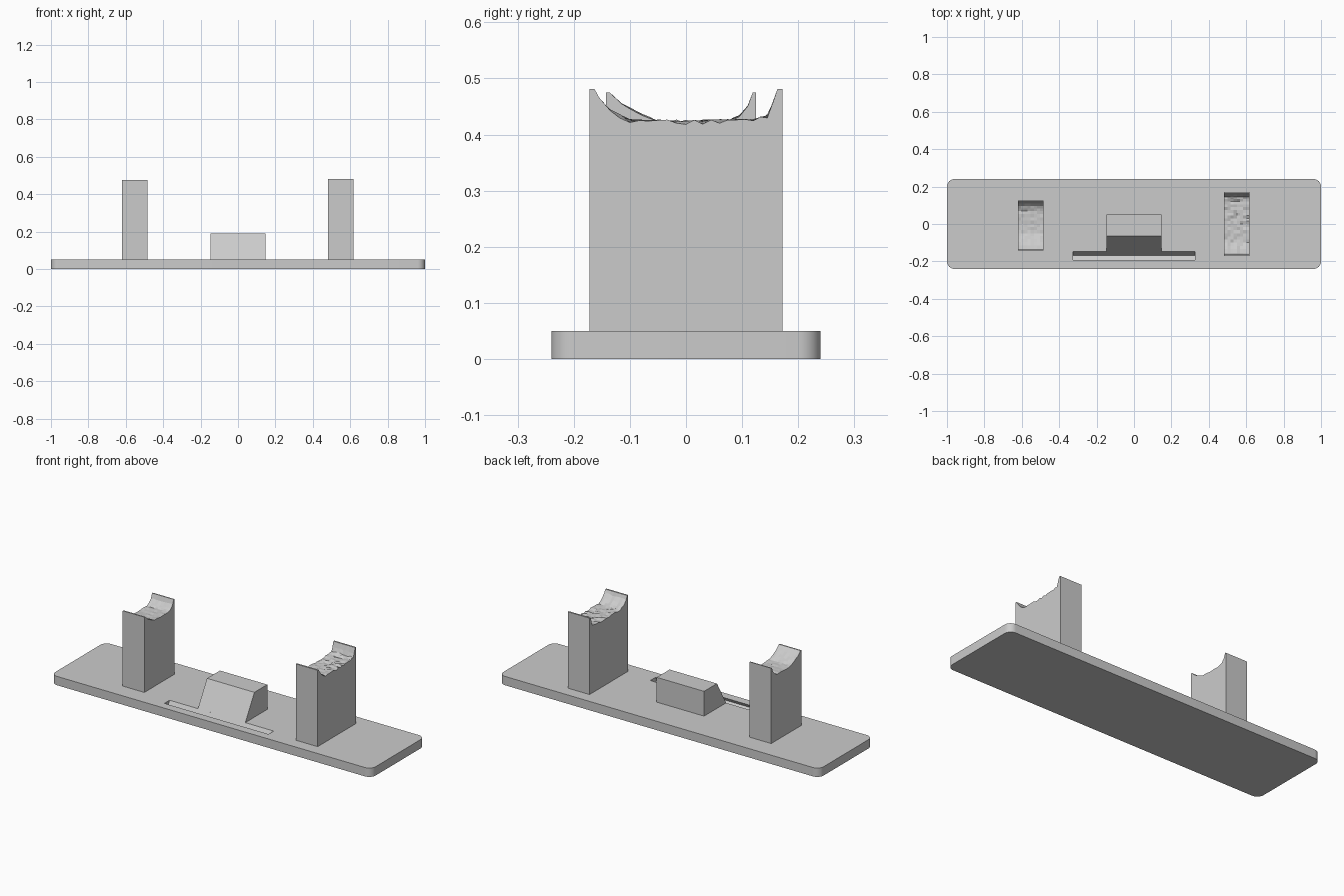
import bpy, bmesh, random
from mathutils import Vector

random.seed(4)
if "Cube" in bpy.data.objects:
    bpy.data.objects.remove(bpy.data.objects["Cube"], do_unlink=True)

grey = bpy.data.materials.new("plain_grey")
grey.use_nodes = True
COLOUR = (0.6, 0.6, 0.6, 1)
grey.diffuse_color = COLOUR
grey.node_tree.nodes["Principled BSDF"].inputs["Base Color"].default_value = COLOUR

BASE_TOP = 0.05


def finish(name, bm):
    bmesh.ops.recalc_face_normals(bm, faces=bm.faces)
    mesh = bpy.data.meshes.new(name)
    bm.to_mesh(mesh)
    bm.free()
    mesh.materials.append(grey)
    obj = bpy.data.objects.new(name, mesh)
    bpy.context.collection.objects.link(obj)
    return obj


def prism(name, half_width, outline):
    """Extrude a (y, z) outline symmetrically along x."""
    bm = bmesh.new()
    face = bm.faces.new([bm.verts.new((-half_width, y, z)) for y, z in outline])
    grown = bmesh.ops.extrude_face_region(bm, geom=[face])["geom"]
    verts = [g for g in grown if isinstance(g, bmesh.types.BMVert)]
    bmesh.ops.translate(bm, verts=verts, vec=(2 * half_width, 0, 0))
    return finish(name, bm)


def saddle_post(name, x0, x1, profile, rough, steps=8):
    """Post with a worn, scooped top following a (y, z) profile."""
    # Refine the profile so the worn surface has some detail
    pts = []
    for (ya, za), (yb, zb) in zip(profile, profile[1:]):
        n = max(1, round((yb - ya) / 0.016))
        pts += [(ya + (yb - ya) * i / n, za + (zb - za) * i / n) for i in range(n)]
    pts.append(profile[-1])
    bm = bmesh.new()
    rows = []
    for i in range(steps + 1):
        x = x0 + (x1 - x0) * i / steps
        row = []
        for j, (y, z) in enumerate(pts):
            worn = 1 < j < len(pts) - 2
            dz = random.uniform(-rough, rough * 0.4) if worn else 0
            row.append(bm.verts.new((x, y, z + dz)))
        rows.append(row)
    for a, b in zip(rows, rows[1:]):
        for j in range(len(pts) - 1):
            bm.faces.new((a[j], b[j], b[j + 1], a[j + 1]))
    # Walls and underside
    foot = [[bm.verts.new((r[k].co.x, r[k].co.y, BASE_TOP)) for r in rows] for k in (0, -1)]
    for k, line in zip((0, -1), foot):
        bm.faces.new([r[k] for r in rows] + line[::-1])
    for k in (0, -1):
        bm.faces.new(rows[k] + [foot[1][k], foot[0][k]])
    bm.faces.new(foot[0] + foot[1][::-1])
    return finish(name, bm)


# Base plate with rounded vertical corners
bm = bmesh.new()
bmesh.ops.create_cube(bm, size=1)
bmesh.ops.scale(bm, verts=bm.verts, vec=(2, 0.48, BASE_TOP))
bmesh.ops.translate(bm, verts=bm.verts, vec=(0, 0, BASE_TOP / 2))
corners = [e for e in bm.edges if abs(e.verts[0].co.z - e.verts[1].co.z) > 0.01]
bmesh.ops.bevel(bm, geom=corners, offset=0.04, segments=10, profile=0.5, affect='EDGES')
base = finish("base_plate", bm)

# Tilted slot cut along the foot of the rest
up = Vector((0.5, 0.866))
out = Vector((-0.866, 0.5))
inner = Vector((-0.168, 0.012))
outline = [inner, inner + out * 0.04, inner + out * 0.04 + up * 0.08, inner + up * 0.08]
cutter = prism("slot_cutter", 0.325, outline)
cutter.hide_render = True
cut = base.modifiers.new("slot", 'BOOLEAN')
cut.object = cutter
cut.solver = 'EXACT'
bpy.context.view_layer.objects.active = base
base.select_set(True)
bpy.ops.object.modifier_apply(modifier=cut.name)
bpy.data.objects.remove(cutter, do_unlink=True)
bpy.ops.object.shade_smooth_by_angle(angle=0.5)

# Sloped rest behind the slot
prism("sloped_rest", 0.148,
      [(-0.146, BASE_TOP), (-0.065, 0.19), (0.05, 0.19), (0.05, BASE_TOP)])

# Two scooped support posts
saddle_post("left_post", 0.482, 0.618,
            [(-0.172, 0.481), (-0.163, 0.481), (-0.155, 0.464), (-0.135, 0.443),
             (-0.1, 0.426), (0, 0.424), (0.12, 0.426), (0.145, 0.434),
             (0.154, 0.455), (0.163, 0.481), (0.172, 0.481)], 0.006)
saddle_post("right_post", -0.62, -0.485,
            [(-0.143, 0.475), (-0.136, 0.475), (-0.115, 0.455), (-0.08, 0.437),
             (-0.05, 0.424), (0, 0.421), (0.07, 0.423), (0.095, 0.434),
             (0.11, 0.451), (0.119, 0.475), (0.125, 0.475)], 0.003)
